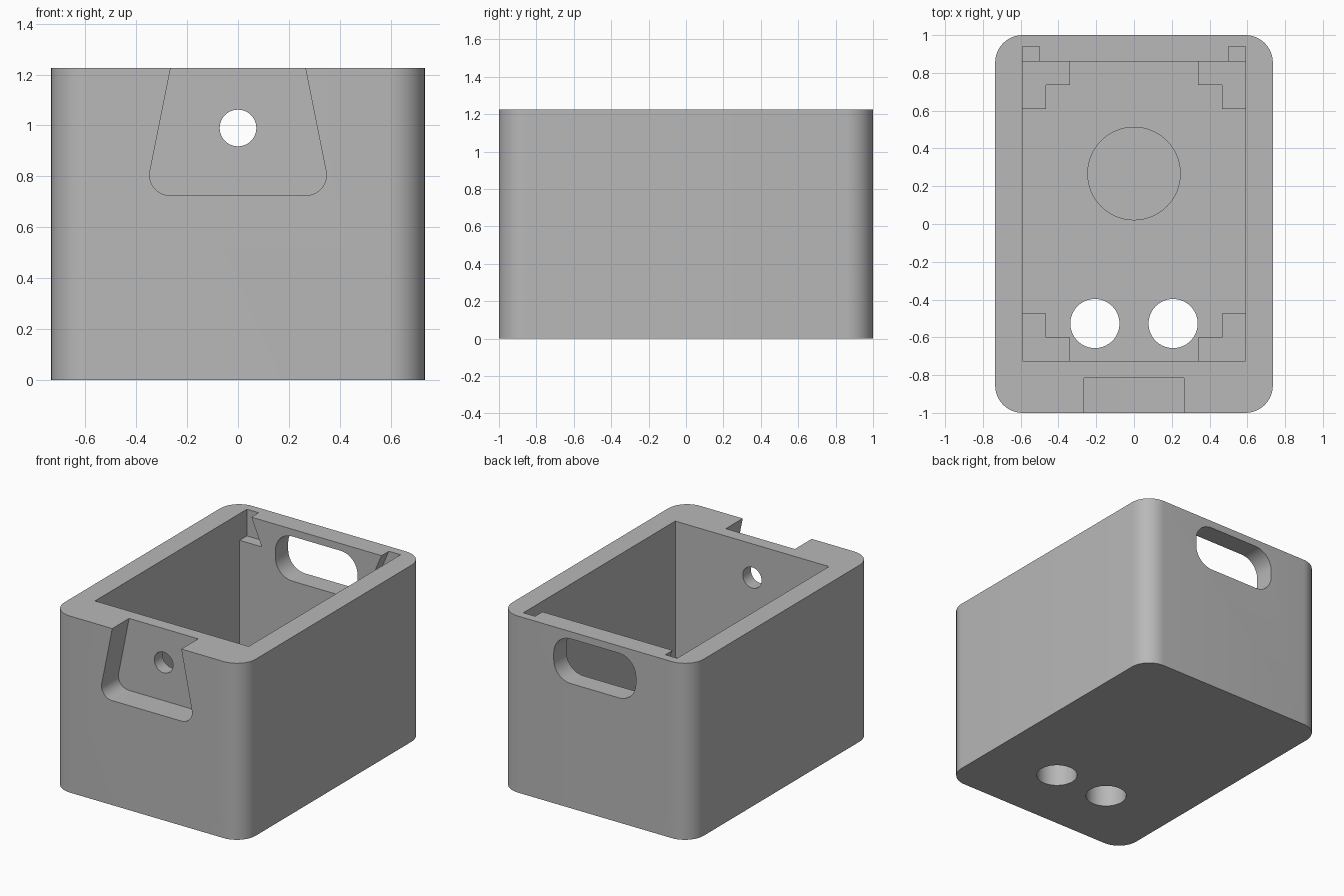
import bpy, bmesh, math
from mathutils import Vector

cube = bpy.data.objects.get("Cube")
if cube:
    bpy.data.objects.remove(cube, do_unlink=True)

grey = bpy.data.materials.new("plain grey")
grey.use_nodes = True
colour = (0.48, 0.48, 0.48, 1)
grey.diffuse_color = colour
grey.node_tree.nodes["Principled BSDF"].inputs["Base Color"].default_value = colour

TOP, OVER, FLOOR = 1.225, 1.3, 0.2
HALF_X, HALF_Y = 0.735, 1.0
IN_X, IN_FRONT, IN_BACK = 0.59, -0.725, 0.86


def fillet(corners, steps=12):
    """Outline from (u, v, radius) corners, with arcs where radius > 0."""
    out = []
    for i, (u, v, r) in enumerate(corners):
        p = Vector((u, v))
        if r <= 0:
            out.append(p)
            continue
        a = (Vector(corners[i - 1][:2]) - p).normalized()
        b = (Vector(corners[(i + 1) % len(corners)][:2]) - p).normalized()
        half = a.angle(b) / 2
        centre = p + (a + b).normalized() * r / math.sin(half)
        start = p + a * r / math.tan(half) - centre
        end = p + b * r / math.tan(half) - centre
        sweep = start.angle_signed(end)
        for k in range(steps + 1):
            t = -sweep * k / steps
            c, s = math.cos(t), math.sin(t)
            out.append(centre + Vector((start.x * c - start.y * s,
                                        start.x * s + start.y * c)))
    return out


def rect(u0, u1, v0, v1, r=0):
    return fillet([(u0, v0, r), (u1, v0, r), (u1, v1, r), (u0, v1, r)])


def circle(u, v, r, n=64):
    return [Vector((u + r * math.cos(math.tau * k / n),
                    v + r * math.sin(math.tau * k / n))) for k in range(n)]


def prism(name, outline, low, high, axis="z"):
    """Extrude an outline along z (outline in x, y) or y (outline in x, z)."""
    bm = bmesh.new()
    rings = []
    for w in (low, high):
        rings.append([bm.verts.new((p.x, p.y, w) if axis == "z" else (p.x, w, p.y))
                      for p in outline])
        bm.faces.new(rings[-1])
    n = len(outline)
    for i in range(n):
        j = (i + 1) % n
        bm.faces.new((rings[0][i], rings[0][j], rings[1][j], rings[1][i]))
    bmesh.ops.recalc_face_normals(bm, faces=bm.faces)
    mesh = bpy.data.meshes.new(name)
    bm.to_mesh(mesh)
    bm.free()
    mesh.materials.append(grey)
    obj = bpy.data.objects.new(name, mesh)
    bpy.context.collection.objects.link(obj)
    return obj


def activate(obj):
    bpy.ops.object.select_all(action="DESELECT")
    obj.select_set(True)
    bpy.context.view_layer.objects.active = obj


def cut(target, cutter):
    cutter.hide_render = True
    activate(target)
    mod = target.modifiers.new("cut", "BOOLEAN")
    mod.operation, mod.solver, mod.object = "DIFFERENCE", "EXACT", cutter
    bpy.ops.object.modifier_apply(modifier=mod.name)
    bpy.data.objects.remove(cutter, do_unlink=True)


# Rounded box and its cavity
box = prism("box_body", rect(-HALF_X, HALF_X, -HALF_Y, HALF_Y, 0.145), 0, TOP)
cut(box, prism("cavity", rect(-IN_X, IN_X, IN_FRONT, IN_BACK), FLOOR, OVER))

# Dovetail recess in the front wall, with a round hole behind it
dovetail = fillet([(-0.25, OVER, 0), (-0.365, 0.725, 0.08),
                   (0.365, 0.725, 0.08), (0.25, OVER, 0)])
cut(box, prism("front_recess", dovetail, -1.1, -0.815, "y"))
cut(box, prism("front_hole", circle(0, 0.99, 0.072), -0.9, -0.6, "y"))

# Handle slot through the back wall
cut(box, prism("handle_slot", rect(-0.315, 0.315, 0.865, 1.175, 0.13), 0.75, 1.1, "y"))

# Slanted notches inside the back wall
for side in (-1, 1):
    notch = [Vector((side * u, v)) for u, v in
             ((IN_X, OVER), (0.532, OVER), (0.42, 1.04), (IN_X, 1.04))]
    cut(box, prism("back_notch", notch, 0.8, 0.94, "y"))

# Round floor recess and two through holes
cut(box, prism("floor_recess", circle(0, 0.267, 0.245), 0.12, 0.5))
for side in (-1, 1):
    cut(box, prism("floor_hole", circle(side * 0.207, -0.527, 0.13), -0.1, 0.5))

activate(box)
bpy.ops.object.shade_smooth_by_angle(angle=math.radians(30))

# L-shaped supports in the four corners of the floor
for end, wall, inward in (("front", IN_FRONT, 1), ("back", IN_BACK, -1)):
    for side_name, side in (("right", -1), ("left", 1)):
        shape = [Vector((side * u, wall + inward * v)) for u, v in
                 ((IN_X, 0), (0.34, 0), (0.34, 0.125),
                  (0.465, 0.125), (0.465, 0.25), (IN_X, 0.25))]
        prism(f"{end}_{side_name}_support", shape, FLOOR - 0.005, FLOOR + 0.08)
